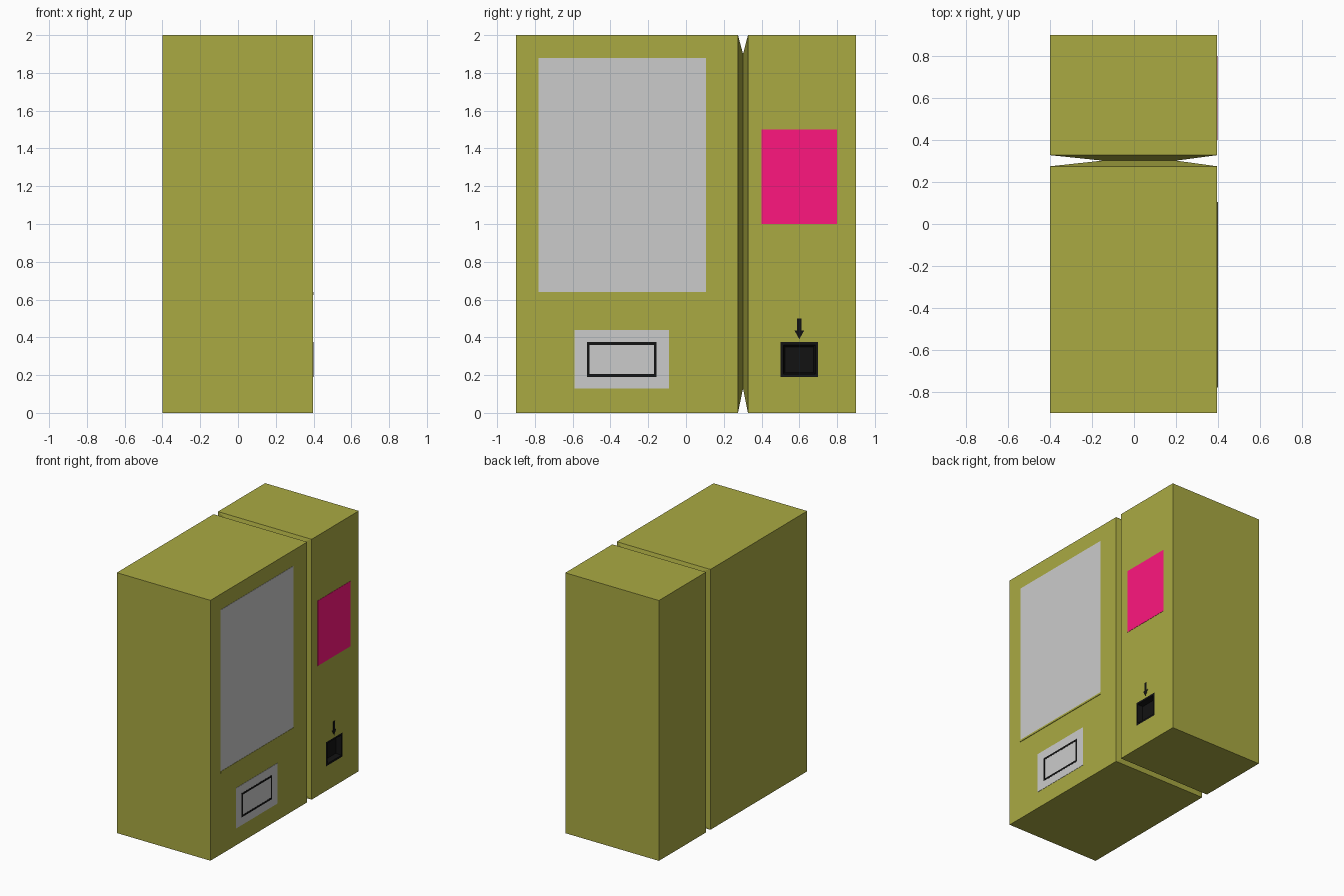
import bpy, bmesh

if "Cube" in bpy.data.objects:
    bpy.data.objects.remove(bpy.data.objects["Cube"])


def material(name, rgb):
    m = bpy.data.materials.new(name)
    m.diffuse_color = (*rgb, 1)
    m.use_nodes = True
    m.node_tree.nodes["Principled BSDF"].inputs["Base Color"].default_value = m.diffuse_color
    return m


olive = material("olive", (0.4, 0.4, 0.055))
pink = material("pink", (1.0, 0.008, 0.21))
black = material("black", (0.006, 0.006, 0.006))


def finish(name, bm, mat=None, fix_normals=True):
    if fix_normals:
        bmesh.ops.recalc_face_normals(bm, faces=bm.faces)
    me = bpy.data.meshes.new(name)
    bm.to_mesh(me)
    bm.free()
    ob = bpy.data.objects.new(name, me)
    bpy.context.collection.objects.link(ob)
    if mat:
        me.materials.append(mat)
    return ob


def box(name, x, y, z, mat=None):
    bm = bmesh.new()
    bmesh.ops.create_cube(bm, size=1)
    for v in bm.verts:
        v.co = [(r[0] + r[1]) / 2 + c * (r[1] - r[0]) for r, c in zip((x, y, z), v.co)]
    return finish(name, bm, mat)


def plate(name, y, z, front, mat=None):
    return box(name, (0.385, front), y, z, mat)


def loft(bm, rings):
    loops = [[bm.verts.new(p) for p in r] for r in rings]
    for a, b in zip(loops, loops[1:]):
        n = len(a)
        for i in range(n):
            bm.faces.new((a[i], a[(i + 1) % n], b[(i + 1) % n], b[i]))
    return loops


# Cabinet: one block pinched by a V groove between its two sections
FACE = 0.396


def section(y, x0=-0.4, x1=FACE, z0=0.0, z1=2.0):
    return [(x0, y, z0), (x1, y, z0), (x1, y, z1), (x0, y, z1)]


bm = bmesh.new()
loops = loft(bm, [section(-0.9), section(0.275), section(0.302, -0.15, 0.2, 0.13, 1.9),
                  section(0.328), section(0.9)])
bm.faces.new(loops[0])
bm.faces.new(loops[-1])
cabinet = finish("cabinet", bm, olive)

# Shallow pocket for the change tray
cutter = box("tray_cutter", (0.35, 0.5), (0.502, 0.698), (0.192, 0.373))
cutter.hide_render = True
cutter.hide_viewport = True
cut = cabinet.modifiers.new("tray_pocket", "BOOLEAN")
cut.operation = "DIFFERENCE"
cut.solver = "EXACT"
cut.object = cutter

# Change tray lining, tapering inwards
bm = bmesh.new()


def rect(x, y0, y1, z0, z1):
    return [(x, y0, z0), (x, y1, z0), (x, y1, z1), (x, y0, z1)]


loops = loft(bm, [rect(0.398, 0.5, 0.7, 0.19, 0.375), rect(0.398, 0.515, 0.685, 0.205, 0.36),
                  rect(0.36, 0.525, 0.675, 0.215, 0.35)])
bm.faces.new(loops[-1])
for f in bm.faces:
    f.normal_update()
    if f.normal.x < 0:
        f.normal_flip()
finish("change_tray", bm, black)

# Display window and its sill
plate("display_window", (-0.78, 0.105), (0.64, 1.88), 0.398)
plate("window_sill", (-0.78, 0.105), (0.625, 0.64), 0.4, olive)

# Payment panel
plate("payment_panel", (0.4, 0.8), (1.0, 1.5), 0.398, pink)

# Delivery flap with dark outline
plate("delivery_flap", (-0.59, -0.09), (0.13, 0.44), 0.398)
bm = bmesh.new()
loops = loft(bm, [rect(0.39, -0.525, -0.155, 0.19, 0.375), rect(0.399, -0.525, -0.155, 0.19, 0.375),
                  rect(0.399, -0.51, -0.17, 0.205, 0.36), rect(0.39, -0.51, -0.17, 0.205, 0.36)])
finish("flap_outline", bm, black)

# Arrow pointing down at the tray
outline = [(0, 0.39), (0.025, 0.435), (0.012, 0.435), (0.012, 0.5),
           (-0.012, 0.5), (-0.012, 0.435), (-0.025, 0.435)]
bm = bmesh.new()
loops = loft(bm, [[(x, 0.6 + y, z) for y, z in outline] for x in (0.39, 0.398)])
bm.faces.new(loops[0])
bm.faces.new(loops[1])
finish("arrow", bm, black)
